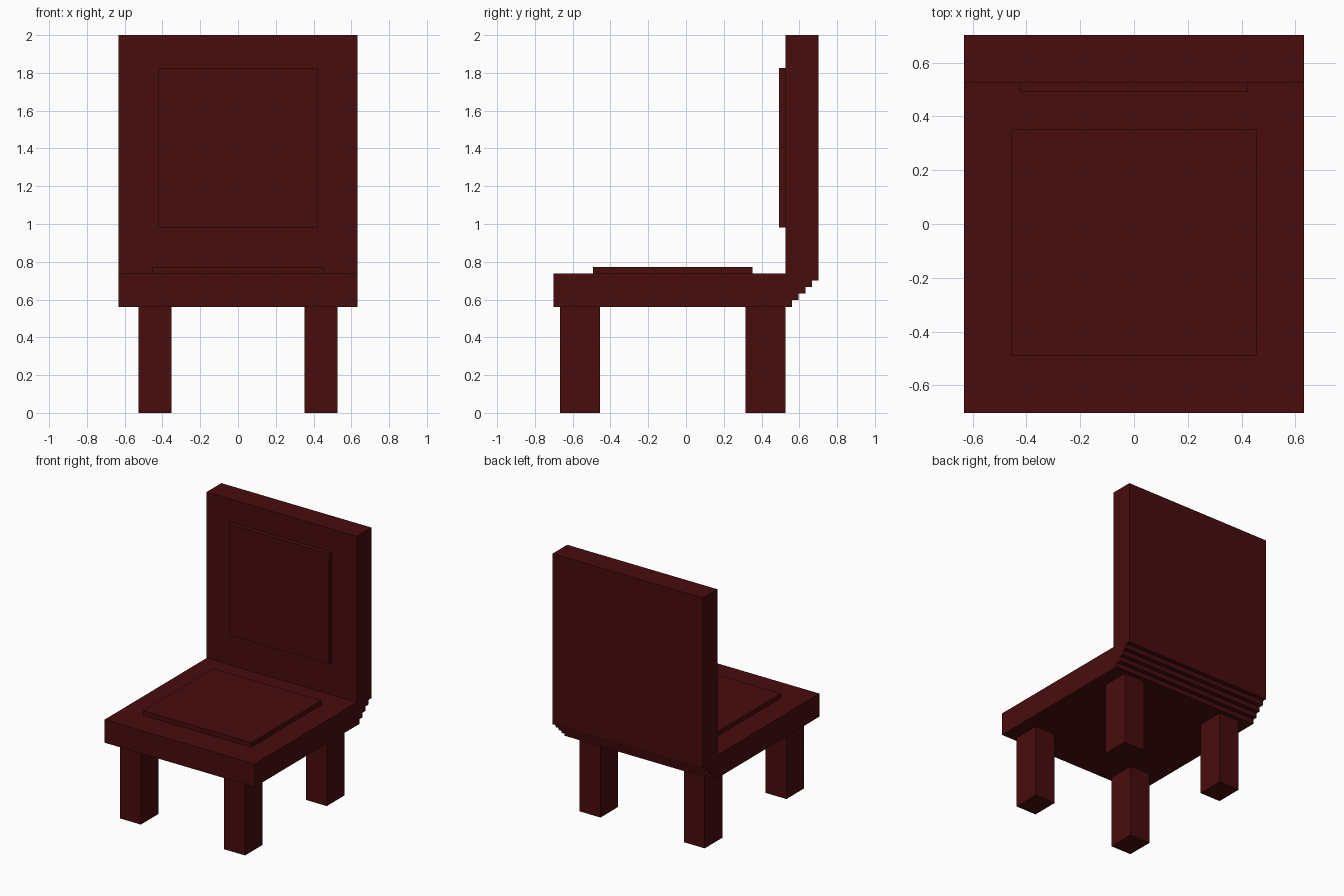
import bpy, bmesh
from mathutils import Vector

if "Cube" in bpy.data.objects:
    bpy.data.objects.remove(bpy.data.objects["Cube"])

U = 2 / 57  # one block of the model's grid

mat = bpy.data.materials.new("dark red")
mat.diffuse_color = (0.066, 0.0037, 0.0043, 1)
mat.use_nodes = True
mat.node_tree.nodes["Principled BSDF"].inputs["Base Color"].default_value = mat.diffuse_color


def add_object(name, bm):
    bmesh.ops.recalc_face_normals(bm, faces=bm.faces)
    mesh = bpy.data.meshes.new(name)
    bm.to_mesh(mesh)
    bm.free()
    mesh.materials.append(mat)
    obj = bpy.data.objects.new(name, mesh)
    bpy.context.collection.objects.link(obj)
    return obj


def box(name, x, y, z):
    """Box from (low, high) ranges given in grid blocks."""
    bm = bmesh.new()
    bmesh.ops.create_cube(bm, size=1)
    for v in bm.verts:
        v.co = Vector([(r[0] + r[1]) / 2 + c * (r[1] - r[0])
                       for c, r in zip(v.co, (x, y, z))]) * U
    return add_object(name, bm)


# Seat and backrest: one L-shaped side profile with a stepped rear corner
profile = [(-20, 16)]
for i in range(4):
    profile += [(16 + i, 16 + i), (16 + i, 17 + i)]
profile += [(20, 20), (20, 57), (15, 57), (15, 21), (-20, 21)]

bm = bmesh.new()
side = bm.faces.new([bm.verts.new((-18 * U, y * U, z * U)) for y, z in profile])
ext = bmesh.ops.extrude_face_region(bm, geom=[side], use_keep_orig=True)
bmesh.ops.translate(bm, vec=(36 * U, 0, 0),
                    verts=[g for g in ext["geom"] if isinstance(g, bmesh.types.BMVert)])
add_object("seat_and_backrest", bm)

# Thin raised pads
box("seat_pad", (-13, 13), (-14, 10), (21, 22))
box("backrest_pad", (-12, 12), (14, 15), (28, 52))

# Four legs
for row, y in (("front", (-19, -13)), ("rear", (9, 15))):
    for hand, x in (("left", (-15, -10)), ("right", (10, 15))):
        box(f"{row}_{hand}_leg", x, y, (0, 16))
